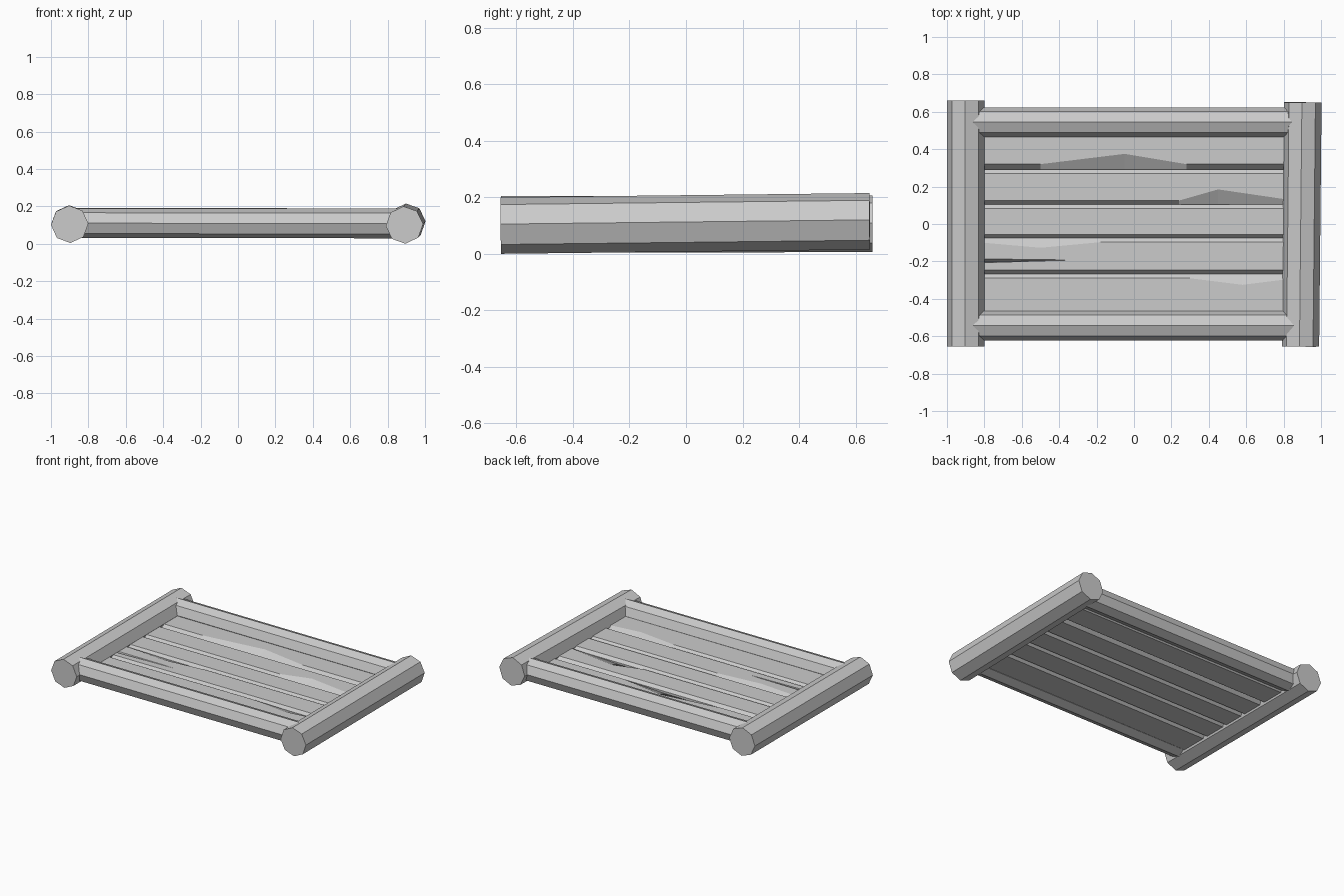
import bpy, bmesh, math
from mathutils import Vector

if "Cube" in bpy.data.objects:
    bpy.data.objects.remove(bpy.data.objects["Cube"])

GREY = (0.6, 0.6, 0.6, 1)
mat = bpy.data.materials.new("plain grey wood")
mat.use_nodes = True
mat.diffuse_color = GREY
mat.node_tree.nodes["Principled BSDF"].inputs["Base Color"].default_value = GREY


def loft(name, rings):
    """Skin a closed solid through equal-sized rings of points."""
    bm = bmesh.new()
    loops = [[bm.verts.new(p) for p in ring] for ring in rings]
    n = len(loops[0])
    for a, b in zip(loops, loops[1:]):
        for i in range(n):
            j = (i + 1) % n
            bm.faces.new((a[i], a[j], b[j], b[i]))
    bm.faces.new(loops[0])
    bm.faces.new(loops[-1])
    bmesh.ops.recalc_face_normals(bm, faces=bm.faces)
    mesh = bpy.data.meshes.new(name)
    bm.to_mesh(mesh)
    bm.free()
    mesh.materials.append(mat)
    obj = bpy.data.objects.new(name, mesh)
    bpy.context.collection.objects.link(obj)
    return obj


def log(name, start, end, radius, roll=0):
    """Eight-sided log between two points."""
    start, end = Vector(start), Vector(end)
    axis = (end - start).normalized()
    side = axis.cross(Vector((0, 0, 1))).normalized()
    up = side.cross(axis)
    angles = [math.radians(roll) + i * math.tau / 8 for i in range(8)]
    return loft(name, [[c + radius * (math.cos(t) * side + math.sin(t) * up)
                        for t in angles] for c in (start, end)])


# End logs, slightly crooked
log("left_end_log", (0.89, -0.655, 0.1), (0.903, 0.65, 0.115), 0.1, 3)
log("right_end_log", (-0.9, -0.655, 0.104), (-0.9, 0.66, 0.106), 0.1, 2)

# Long rails
log("front_rail", (-0.9, -0.543, 0.11), (0.9, -0.543, 0.108), 0.079)
log("back_rail", (-0.9, 0.545, 0.112), (0.9, 0.545, 0.11), 0.079)

TOP, MID, BOTTOM = 0.108, 0.075, 0.05


def plank(name, front, back, front_chip=None, back_chip=None):
    """Board with bevelled edges; a chip is (start x, peak x, end x, depth)."""
    chips = [c for c in (front_chip, back_chip) if c]
    xs = sorted({-0.88, 0.88} | {x for c in chips for x in c[:3]})

    def bite(chip, x):
        return chip[3] if chip and x == chip[1] else 0

    rings = []
    for x in xs:
        f, b = bite(front_chip, x), bite(back_chip, x)
        rings.append([(x, front, MID), (x, front + 0.028 + f, TOP),
                      (x, back - 0.022 - b, TOP), (x, back, MID + 0.015),
                      (x, back, MID), (x, back - 0.025, BOTTOM),
                      (x, front + 0.02, BOTTOM)])
    return loft(name, rings)


# Five deck planks with worn edges
plank("plank_1", -0.5, -0.268, None, (0.3, 0.58, 0.86, 0.035))
cracked = plank("plank_2", -0.275, -0.075, None, (-0.84, -0.5, -0.18, 0.03))
plank("plank_3", -0.085, 0.105)
plank("plank_4", 0.097, 0.292, (0.24, 0.45, 0.86, 0.06))
plank("plank_5", 0.292, 0.5, (-0.5, -0.05, 0.28, 0.055))

# Tapered crack cut into the second plank
cutter = loft("crack_cutter", [
    [(x, -0.192 - w, 0.15), (x, -0.192 + w, 0.15), (x, -0.192 - w * 0.6, z)]
    for x, w, z in ((-0.95, 0.025, 0.065), (-0.37, 0.003, 0.1))])
cutter.hide_render = True
cutter.hide_viewport = True
cut = cracked.modifiers.new("crack", "BOOLEAN")
cut.operation = "DIFFERENCE"
cut.solver = "EXACT"
cut.object = cutter
